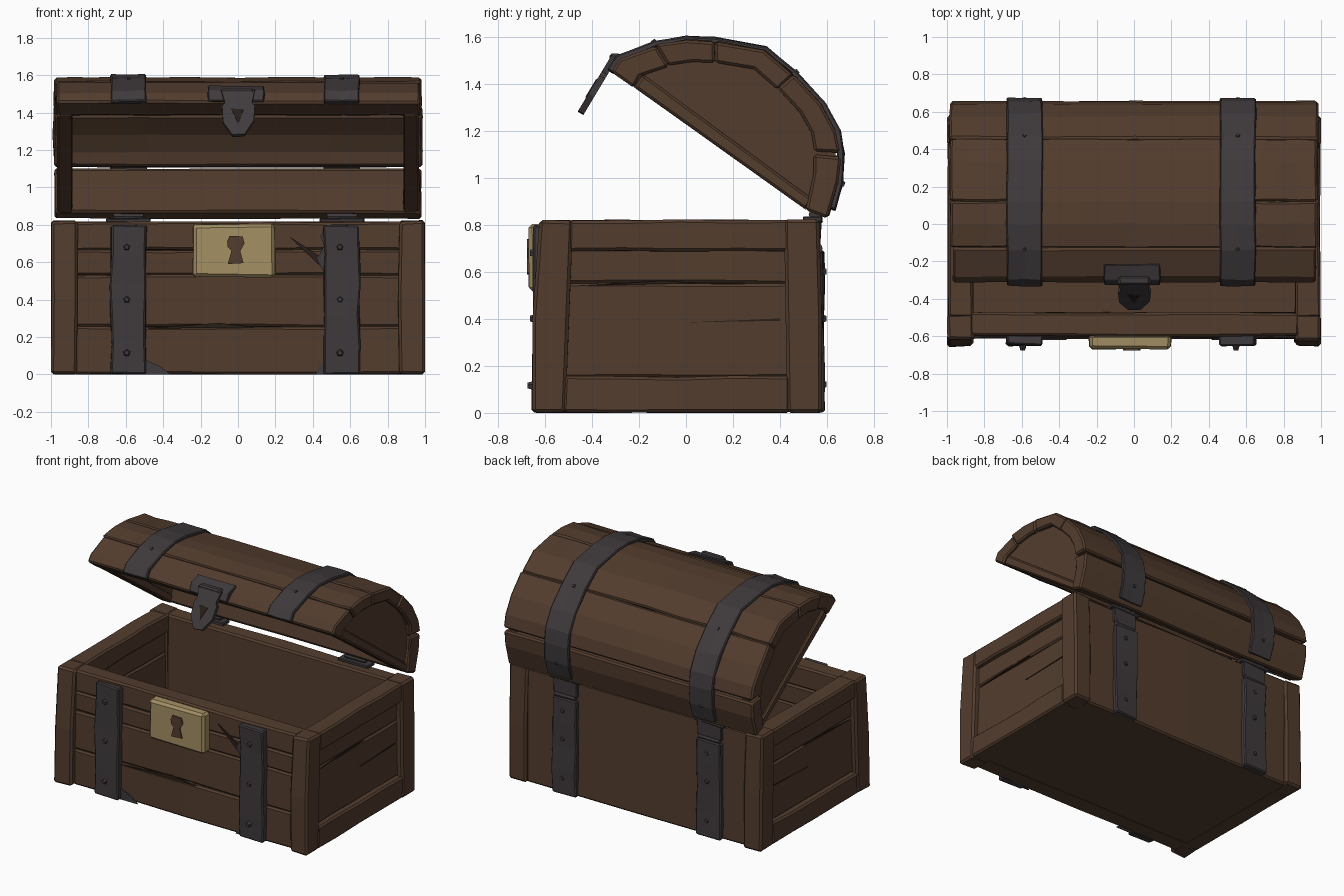
import bpy, bmesh, math, random
from mathutils import Vector

random.seed(4)
cube = bpy.data.objects.get("Cube")
if cube:
    bpy.data.objects.remove(cube, do_unlink=True)


def material(name, rgb):
    m = bpy.data.materials.new(name)
    m.use_nodes = True
    m.diffuse_color = (*rgb, 1)
    bsdf = m.node_tree.nodes["Principled BSDF"]
    bsdf.inputs["Base Color"].default_value = (*rgb, 1)
    bsdf.inputs["Roughness"].default_value = 0.8
    return m


WOOD = material("brown wood", (0.086, 0.046, 0.027))
DARK = material("dark crack", (0.022, 0.013, 0.009))
IRON = material("dark iron", (0.05, 0.042, 0.045))
BRASS = material("dull brass", (0.37, 0.275, 0.125))


def prism(name, pts, a0, a1, axis, mat, cuts=0, jit=0.0, bevel=0.0):
    """Extrude a 2D outline along an axis, with uneven rings for a hewn look."""
    bm = bmesh.new()
    rings = []
    for i in range(cuts + 2):
        a = a0 + (a1 - a0) * i / (cuts + 1)
        ring = []
        for u, v in pts:
            co = [u, v]
            co.insert(axis, a)
            p = Vector(co) + Vector([random.uniform(-jit, jit) for _ in co])
            if jit:
                p.x = max(-1, min(1, p.x))
                p.z = max(0, p.z)
            ring.append(bm.verts.new(p))
        rings.append(ring)
    n = len(pts)
    for r, s in zip(rings, rings[1:]):
        for j in range(n):
            bm.faces.new((r[j], r[(j + 1) % n], s[(j + 1) % n], s[j]))
    bm.faces.new(rings[0])
    bm.faces.new(rings[-1])
    bmesh.ops.recalc_face_normals(bm, faces=bm.faces)
    mesh = bpy.data.meshes.new(name)
    bm.to_mesh(mesh)
    bm.free()
    mesh.materials.append(mat)
    ob = bpy.data.objects.new(name, mesh)
    bpy.context.collection.objects.link(ob)
    if bevel:
        mod = ob.modifiers.new("worn edges", "BEVEL")
        mod.width = bevel
        mod.segments = 1
        mod.angle_limit = math.radians(40)
    return ob


def block(name, x, y, z, mat=WOOD, axis=0, cuts=3, jit=0.004, bevel=0.012):
    spans = [x, y, z]
    a = spans.pop(axis)
    (u0, u1), (v0, v1) = spans
    return prism(name, [(u0, v0), (u1, v0), (u1, v1), (u0, v1)],
                 a[0], a[1], axis, mat, cuts, jit, bevel)


def rivet(name, loc, normal, r=0.022):
    bpy.ops.mesh.primitive_cone_add(vertices=5, radius1=r, radius2=r * 0.6, depth=0.03, location=loc)
    ob = bpy.context.object
    ob.name = name
    ob.rotation_euler = Vector(normal).to_track_quat("Z", "Y").to_euler()
    ob.data.materials.append(IRON)


# Box floor, front planks and back board
block("floor", (-0.95, 0.95), (-0.58, 0.54), (0.004, 0.08), jit=0)
levels = [0, 0.255, 0.53, 0.665, 0.815]
for i, (z0, z1) in enumerate(zip(levels, levels[1:])):
    block("front_plank", (-0.88, 0.88), (-0.475, -0.612 + 0.004 * i), (z0, z1))
block("back_board", (-0.88, 0.88), (0.44, 0.555), (0, 0.815))

# Ends: posts, rails and recessed panels
for s in (-1, 1):
    a, b = s * 0.86, s * 1.0
    prism("front_post", [(-0.655, 0), (-0.65, 0.4), (-0.62, 0.82), (-0.48, 0.82), (-0.51, 0)],
          a, b, 0, WOOD, 0, 0.005, 0.014)
    prism("back_post", [(0.43, 0), (0.42, 0.82), (0.565, 0.82), (0.58, 0.4), (0.58, 0)],
          a, b, 0, WOOD, 0, 0.005, 0.014)
    block("top_rail", (a, s * 0.995), (-0.5, 0.44), (0.69, 0.82), axis=1)
    block("bottom_rail", (a, s * 0.995), (-0.52, 0.44), (0, 0.155), axis=1)
    for z0, z1 in ((0.15, 0.55), (0.55, 0.7)):
        block("end_plank", (s * 0.87, s * 0.957), (-0.53, 0.45), (z0, z1), axis=1)

# Lid outline, front lip to hinge side, and its hollow
CENTRE = Vector((0.13, 1.15))
LID = [(-0.32, 1.455), (-0.28, 1.505), (-0.13, 1.565), (0, 1.588), (0.12, 1.582),
       (0.335, 1.545), (0.46, 1.44), (0.575, 1.315), (0.638, 1.2), (0.657, 1.105),
       (0.65, 0.98), (0.605, 0.83)]
LID = [Vector(p) for p in LID]


def scaled(points, k):
    return [CENTRE + (p - CENTRE) * k for p in points]


HOLLOW = [Vector((-0.22, 1.385))] + scaled(LID[1:-1], 0.79) + [Vector((0.51, 0.865))]


def stave(i, j, x0, x1):
    outer = LID[i:j + 1]
    hollow = HOLLOW[i:j + 1]
    if i == 9:
        # Open slit above the lowest board
        outer[0] = outer[0] - Vector((0, 0.014))
        hollow[0] = hollow[0] - Vector((0, 0.014))
    prism("lid_stave", outer + hollow[::-1], x0, x1, 0, WOOD, 3, 0.004, 0.011)


# Lid staves: the crown is one wide board between the straps
stave(0, 2, -0.968, 0.972)
stave(6, 9, -0.985, 0.985)
stave(9, 11, -0.98, 0.98)
stave(2, 6, -0.57, 0.56)
for x0, x1 in ((-0.985, -0.57), (0.56, 0.98)):
    stave(2, 4, x0, x1)
    stave(4, 6, x0, x1)

# Lid ends: recessed panel with a rail along the opening
panel = [HOLLOW[0]] + scaled(LID[1:-1], 0.96) + [HOLLOW[-1]]
up = Vector((0.04, 0.055))
for s in (-1, 1):
    prism("lid_end_panel", panel, s * 0.89, s * 0.95, 0, WOOD)
    first, last = HOLLOW[0], HOLLOW[-1]
    prism("lid_end_rail", [first, first + up, last + up * 0.8, last],
          s * 0.885, s * 0.968, 0, WOOD, 0, 0.003, 0.01)

# Iron straps, hinges and rivets on both sides
band = [Vector((-0.318, 1.45))] + LID[1:-1] + [Vector((0.615, 0.87))]
for cx in (-0.585, 0.555):
    x = (cx - 0.095, cx + 0.095)
    prism("lid_strap", scaled(band, 1.037) + scaled(band, 0.98)[::-1], x[0], x[1], 0, IRON, 1, 0.004, 0.006)
    block("front_strap", x, (-0.648, -0.59), (0.0, 0.795), IRON, 2, 4, 0.007, 0.008)
    block("back_strap", x, (0.54, 0.587), (0.0, 0.69), IRON, 2, 3, 0.006, 0.008)
    block("upper_hinge_leaf", x, (0.54, 0.575), (0.71, 0.83), IRON, 2, 0, 0.004, 0.006)
    block("hinge_rim_plate", (cx - 0.12, cx + 0.12), (0.5, 0.58), (0.81, 0.835), IRON, 0, 1, 0.003, 0.005)
    for y, z, r in ((0.56, 0.7, 0.022), (0.55, 0.845, 0.028)):
        ring = [(y + r * math.cos(k * math.pi / 4), z + r * math.sin(k * math.pi / 4)) for k in range(8)]
        prism("hinge_barrel", ring, cx - 0.08, cx + 0.08, 0, IRON)
    for y, z in ((-0.66, 0.115), (-0.65, 0.4), (-0.65, 0.68)):
        rivet("front_rivet", (cx - 0.01, y, z), (0, -1, 0))
    for z in (0.12, 0.4, 0.6):
        rivet("back_rivet", (cx + 0.01, 0.582, z), (0, 1, 0))
    for k in (2, 6, 10):
        p = scaled([LID[k]], 1.02)[0]
        d = p - CENTRE
        rivet("lid_rivet", (cx, p.x, p.y), (0, d.x, d.y), 0.018)

# Brass lock plate with keyhole
block("lock_plate", (-0.24, 0.2), (-0.67, -0.59), (0.52, 0.803), BRASS, 0, 0, 0.005, 0.016)
keyhole = [(-0.055, 0.59), (0.03, 0.595), (0.012, 0.66), (0.035, 0.7), (0.025, 0.738),
           (-0.045, 0.74), (-0.058, 0.71), (-0.055, 0.68), (-0.035, 0.66)]
prism("keyhole", keyhole, -0.677, -0.669, 1, WOOD)

# Hasp: plate folded over the lid lip and a hanging tongue
plate = [(-0.33, 1.465), (-0.3, 1.517), (-0.215, 1.543), (-0.215, 1.515), (-0.28, 1.49), (-0.315, 1.455)]
prism("hasp_plate", plate, -0.16, 0.14, 0, IRON, 1, 0.003, 0.005)
tongue = [(-0.09, 0.0), (0.09, 0.0), (0.075, -0.08), (0.09, -0.1), (0.085, -0.19),
          (0.035, -0.275), (-0.03, -0.28), (-0.08, -0.2), (-0.085, -0.1), (-0.07, -0.08)]
hole = [(-0.035, -0.12), (0.03, -0.125), (0.0, -0.21)]
for name, shape, y0, y1, mat in (("hasp_tongue", tongue, -0.014, 0.014, IRON),
                                 ("hasp_slot", hole, -0.018, -0.012, DARK)):
    ob = prism(name, shape, y0, y1, 1, mat)
    ob.location = (0, -0.305, 1.515)
    ob.rotation_euler.x = math.radians(-31)
block("hasp_pin", (-0.085, 0.085), (-0.325, -0.28), (1.49, 1.53), IRON, 0, 0, 0.002, 0.01)

# Splits in the wood and bent scraps of iron beside the straps
for tri in ([(0.27, 0.74), (0.47, 0.55), (0.47, 0.61)], [(-0.5, 0.245), (0.1, 0.25), (-0.1, 0.275)]):
    prism("front_split", tri, -0.615, -0.607, 1, DARK)
for scrap in ([(0.47, 0.78), (0.44, 0.74), (0.46, 0.69), (0.425, 0.62), (0.47, 0.52)],
              [(-0.5, 0), (-0.5, 0.08), (-0.42, 0.045), (-0.36, 0)],
              [(0.415, 0), (0.43, 0.04), (0.47, 0.075), (0.47, 0)]):
    prism("iron_scrap", scrap, -0.62, -0.611, 1, IRON)
for s in (-1, 1):
    for tri in ([(-0.47, 0.54), (0.05, 0.553), (-0.1, 0.562)], [(0, 0.385), (0.4, 0.392), (0.4, 0.402)]):
        prism("end_split", tri, s * 0.955, s * 0.962, 0, DARK)
